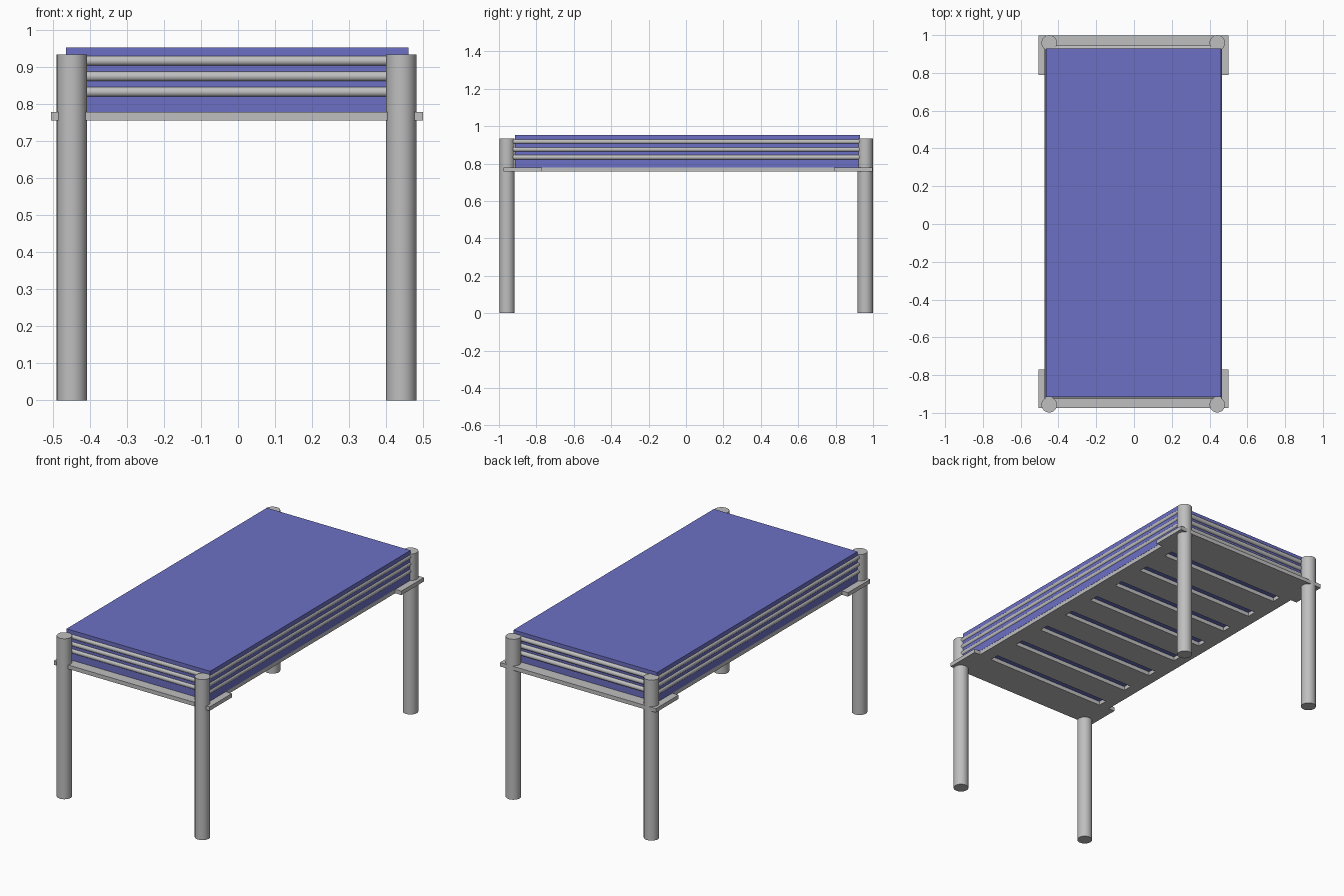
import bpy, bmesh, math
from mathutils import Vector

if "Cube" in bpy.data.objects:
    bpy.data.objects.remove(bpy.data.objects["Cube"])


def material(name, rgb):
    m = bpy.data.materials.new(name)
    m.diffuse_color = (*rgb, 1)
    m.use_nodes = True
    m.node_tree.nodes["Principled BSDF"].inputs["Base Color"].default_value = m.diffuse_color
    return m


GREY = material("light grey", (0.52, 0.52, 0.52))
BLUE = material("mattress blue", (0.15, 0.16, 0.55))


def finish(name, bm, mat):
    bmesh.ops.recalc_face_normals(bm, faces=bm.faces)
    me = bpy.data.meshes.new(name)
    bm.to_mesh(me)
    bm.free()
    me.materials.append(mat)
    ob = bpy.data.objects.new(name, me)
    bpy.context.collection.objects.link(ob)
    return ob


def rod(name, a, b, radius, sides):
    """Capped cylinder from a to b, smooth around, sharp caps."""
    a, b = Vector(a), Vector(b)
    bm = bmesh.new()
    bmesh.ops.create_cone(bm, cap_ends=True, segments=sides, radius1=radius,
                          radius2=radius, depth=(b - a).length)
    rot = (b - a).to_track_quat('Z', 'Y').to_matrix()
    for v in bm.verts:
        v.co = rot @ v.co + (a + b) / 2
    ob = finish(name, bm, GREY)
    bpy.ops.object.select_all(action='DESELECT')
    ob.select_set(True)
    bpy.context.view_layer.objects.active = ob
    bpy.ops.object.shade_smooth_by_angle(angle=math.radians(40))


# Four round legs
LX, LY = (-0.449, 0.441), (-0.957, 0.959)
for sx, x in zip(("left", "right"), LX):
    for sy, y in zip(("front", "back"), LY):
        rod(f"{sy}_{sx}_leg", (x, y, 0), (x, y, 0.935), 0.041, 32)

# Three rails along each side, running into the legs
for i, z in enumerate((0.834, 0.876, 0.918)):
    for side, y in (("front", -0.911), ("back", 0.931)):
        rod(f"{side}_rail_{i + 1}", (LX[0], y, z), (LX[1], y, z), 0.0135, 20)
    for side, x in (("left", -0.459), ("right", 0.453)):
        rod(f"{side}_rail_{i + 1}", (x, -0.935, z), (x, 0.935, z), 0.0135, 20)

# Slotted base board with wider corners: kept cells of a grid, then extruded
slots = [-0.745 + i * 1.49 / 7 for i in range(8)]
xs = [-0.505, -0.465, -0.40, 0.38, 0.46, 0.50]
ys = sorted([-0.975, -0.77, 0.79, 0.998]
            + [s + d for s in slots for d in (-0.028, 0.028)])
bm = bmesh.new()
grid = [[bm.verts.new((x, y, 0.757)) for y in ys] for x in xs]
for i in range(len(xs) - 1):
    for j in range(len(ys) - 1):
        cx, cy = (xs[i] + xs[i + 1]) / 2, (ys[j] + ys[j + 1]) / 2
        in_slot = i == 2 and any(abs(cy - s) < 0.028 for s in slots)
        side_gap = i in (0, 4) and -0.77 < cy < 0.79
        if not (in_slot or side_gap):
            bm.faces.new((grid[i][j], grid[i + 1][j],
                          grid[i + 1][j + 1], grid[i][j + 1]))
bmesh.ops.delete(bm, geom=[v for v in bm.verts if not v.link_faces],
                 context='VERTS')
ext = bmesh.ops.extrude_face_region(bm, geom=bm.faces[:], use_keep_orig=True)
for v in ext["geom"]:
    if isinstance(v, bmesh.types.BMVert):
        v.co.z = 0.78
finish("slotted_base_board", bm, GREY)

# Thick blue mattress resting on the board
bm = bmesh.new()
bmesh.ops.create_cube(bm, size=1)
for v in bm.verts:
    v.co = (v.co.x * 0.926 - 0.002, v.co.y * 1.845 + 0.0075,
            v.co.z * 0.174 + 0.867)
finish("mattress", bm, BLUE)
